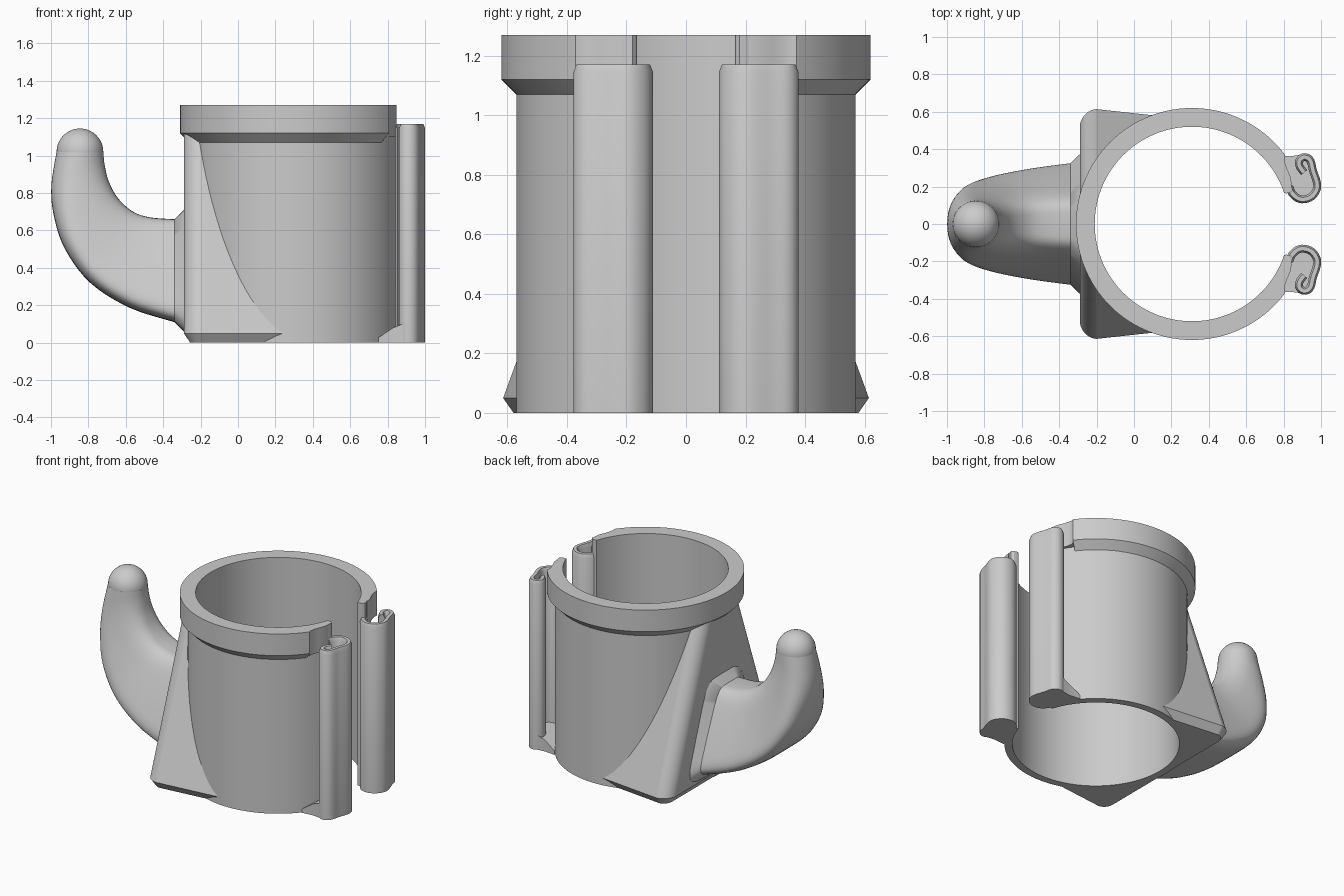
import bpy, bmesh, math
from mathutils import Vector

if "Cube" in bpy.data.objects:
    bpy.data.objects.remove(bpy.data.objects["Cube"])

CX = 0.31                      # axis of the cup ring
R_IN, R_BODY, R_RIM = 0.52, 0.57, 0.62

grey = bpy.data.materials.new("plain grey")
grey.diffuse_color = (0.6, 0.6, 0.6, 1)
grey.use_nodes = True
grey.node_tree.nodes["Principled BSDF"].inputs["Base Color"].default_value = grey.diffuse_color


def smooth(ob, angle):
    bpy.ops.object.select_all(action='DESELECT')
    bpy.context.view_layer.objects.active = ob
    ob.select_set(True)
    bpy.ops.object.shade_smooth_by_angle(angle=math.radians(angle))


def make(name, bm, angle=30):
    bmesh.ops.recalc_face_normals(bm, faces=bm.faces)
    me = bpy.data.meshes.new(name)
    bm.to_mesh(me)
    bm.free()
    ob = bpy.data.objects.new(name, me)
    bpy.context.collection.objects.link(ob)
    me.materials.append(grey)
    smooth(ob, angle)
    return ob


def loft(name, loops, angle=30):
    """Skin a stack of equal-length closed loops and cap both ends."""
    bm = bmesh.new()
    rows = [[bm.verts.new(p) for p in loop] for loop in loops]
    n = len(rows[0])
    for a, b in zip(rows, rows[1:]):
        for i in range(n):
            j = (i + 1) % n
            bm.faces.new((a[i], a[j], b[j], b[i]))
    bm.faces.new(rows[0][::-1])
    bm.faces.new(rows[-1])
    return make(name, bm, angle)


def prism(name, pts, z0, z1):
    return loft(name, [[(x, y, z) for x, y in pts] for z in (z0, z1)])


def polar(r, deg):
    a = math.radians(deg)
    return CX + r * math.cos(a), r * math.sin(a)


def catmull(pts, steps):
    """Smooth curve through vectors of any length."""
    out = []
    for i in range(len(pts) - 1):
        p0, p1 = pts[max(i - 1, 0)], pts[i]
        p2, p3 = pts[i + 1], pts[min(i + 2, len(pts) - 1)]
        for s in range(steps):
            t = s / steps
            out.append([0.5 * (2 * b + (c - a) * t + (2 * a - 5 * b + 4 * c - d) * t * t
                               + (3 * b - a - 3 * c + d) * t ** 3)
                        for a, b, c, d in zip(p0, p1, p2, p3)])
    return out + [list(pts[-1])]


def arc_band(name, profile, a0, steps):
    """Sweep a radius/height profile around the axis, leaving a gap of +-a0 degrees."""
    loft(name, [[(*polar(r, a0 + (360 - 2 * a0) * k / steps), z) for r, z in profile]
                for k in range(steps + 1)])


# Open cup wall and the chamfered rim around its top
A_RIM, A_WALL = 36.7, 20.5
arc_band("cup_wall", [(R_IN, 0), (R_BODY, 0), (R_BODY, 1.27), (R_IN, 1.27)], A_WALL, 108)
arc_band("cup_rim", [(R_BODY - 0.01, 1.06), (R_BODY, 1.07), (R_RIM, 1.12), (R_RIM, 1.27),
                     (R_BODY - 0.01, 1.27)], A_RIM, 96)


# Back gusset: rounded tapering block behind the ring
def gusset_loop(z, inset, shift):
    half = []
    for k in range(17):                       # rounded rear corner
        a = math.radians(180 - 83 * k / 16)
        half.append((-0.19 + (0.10 - inset) * math.cos(a),
                     0.515 + (0.10 - inset) * math.sin(a) - shift))
    half.append((0.24, 0.566 - inset - shift))
    return [(x, y, z) for x, y in half] + [(x, -y, z) for x, y in reversed(half)]


gusset = loft("back_gusset", [gusset_loop(0, 0.035, 0), gusset_loop(0.05, 0, 0),
                              gusset_loop(1.12, 0, 0.39)])
cutter = prism("bore_cutter", [polar(0.56, 360 * k / 96) for k in range(96)], -0.1, 1.4)
cutter.hide_render = True
mod = gusset.modifiers.new("bore", 'BOOLEAN')
mod.operation = 'DIFFERENCE'
mod.solver = 'EXACT'
mod.object = cutter
bpy.context.view_layer.objects.active = gusset
bpy.ops.object.modifier_apply(modifier="bore")
bpy.data.objects.remove(cutter)
# flat faces stay flat; only the fine corner rounding is smoothed
if "sharp_edge" in gusset.data.attributes:
    gusset.data.attributes.remove(gusset.data.attributes["sharp_edge"])
smooth(gusset, 6)

# Hook arm sections: outer x, z, inner x, z, outer half width, inner half width, squareness
sections = [
    (-0.34, 0.11, -0.34, 0.66, 0.365, 0.13, 6),
    (-0.58, 0.187, -0.47, 0.67, 0.335, 0.125, 5.2),
    (-0.79, 0.32, -0.56, 0.70, 0.295, 0.125, 4.4),
    (-0.925, 0.50, -0.64, 0.77, 0.25, 0.125, 3.6),
    (-0.985, 0.68, -0.69, 0.86, 0.20, 0.125, 2.8),
    (-0.998, 0.84, -0.713, 0.95, 0.155, 0.125, 2.3),
    (-0.97, 1.02, -0.72, 1.02, 0.125, 0.125, 2),
]


def hook_loop(s, n=48):
    xb, zb, xt, zt, hb, ht, e = s
    pts = []
    for k in range(n):
        a = 2 * math.pi * k / n
        c, d = math.cos(a), math.sin(a)
        u = math.copysign(abs(c) ** (2 / e), c)
        v = math.copysign(abs(d) ** (2 / e), d)
        f = (v + 1) / 2
        pts.append((xb + (xt - xb) * f, u * (hb + (ht - hb) * f), zb + (zt - zb) * f))
    return pts


loft("hook_arm", [hook_loop(s) for s in catmull(sections, 5)], 40)
# Flared foot where the hook meets the gusset
loft("hook_foot", [hook_loop((-0.28, 0.05, -0.28, 0.72, 0.425, 0.19, 6)),
                   hook_loop(sections[0])], 40)

# Rounded hook tip
bm = bmesh.new()
bmesh.ops.create_uvsphere(bm, u_segments=40, v_segments=20, radius=0.125)
bmesh.ops.translate(bm, verts=bm.verts, vec=(-0.845, 0, 1.02))
make("hook_tip", bm)

# Clips at the opening, mirrored front to back
clip_path = catmull([(0.83, 0.20), (0.845, 0.165), (0.875, 0.138), (0.91, 0.132), (0.95, 0.147),
                     (0.977, 0.185), (0.977, 0.225), (0.957, 0.285), (0.945, 0.335),
                     (0.925, 0.355), (0.90, 0.355), (0.882, 0.335), (0.887, 0.305),
                     (0.91, 0.275)], 3)


def stroke(path, w):
    left, right = [], []
    for i, p in enumerate(path):
        d = Vector(path[min(i + 1, len(path) - 1)]) - Vector(path[max(i - 1, 0)])
        d.normalize()
        left.append((p[0] - d.y * w, p[1] + d.x * w))
        right.append((p[0] + d.y * w, p[1] - d.x * w))
    return left + right[::-1]


for side, label in ((1, "back"), (-1, "front")):
    # rounded end of the ring wall
    end = [polar(R_IN, A_WALL), polar(R_IN, 18.5), (0.815, 0.164), (0.835, 0.168),
           (0.848, 0.18), polar(R_BODY, A_WALL)]
    prism(label + "_wall_end", [(x, side * y) for x, y in end], 0, 1.27)
    # concave fillet blending the rim into the wall end
    fillet = [polar(R_BODY - 0.01, A_RIM), polar(R_RIM, A_RIM), (0.804, 0.35), (0.808, 0.325),
              (0.82, 0.29), (0.838, 0.25), (0.843, 0.21), polar(R_BODY - 0.01, 24)]
    prism(label + "_rim_fillet", [(x, side * y) for x, y in fillet], 1.10, 1.27)
    # curled strip with a chamfered top
    loft(label + "_clip", [[(x, side * y, z) for x, y in stroke(clip_path, w)]
                           for z, w in ((0, 0.021), (1.145, 0.021), (1.17, 0.011))])
    # foot plate closing the clip at the bottom, rising to the clip
    foot = [(0.80, 0.19), (0.85, 0.145), (0.90, 0.115), (0.96, 0.135), (0.992, 0.185),
            (0.99, 0.235), (0.962, 0.34), (0.93, 0.372), (0.88, 0.368), (0.83, 0.362),
            (0.75, 0.37)]
    loft(label + "_clip_foot",
         [[(x, side * y, 0) for x, y in foot],
          [(x, side * y, 0.02 + 0.08 * min(1, max(0, (x - 0.74) / 0.12))) for x, y in foot]])
